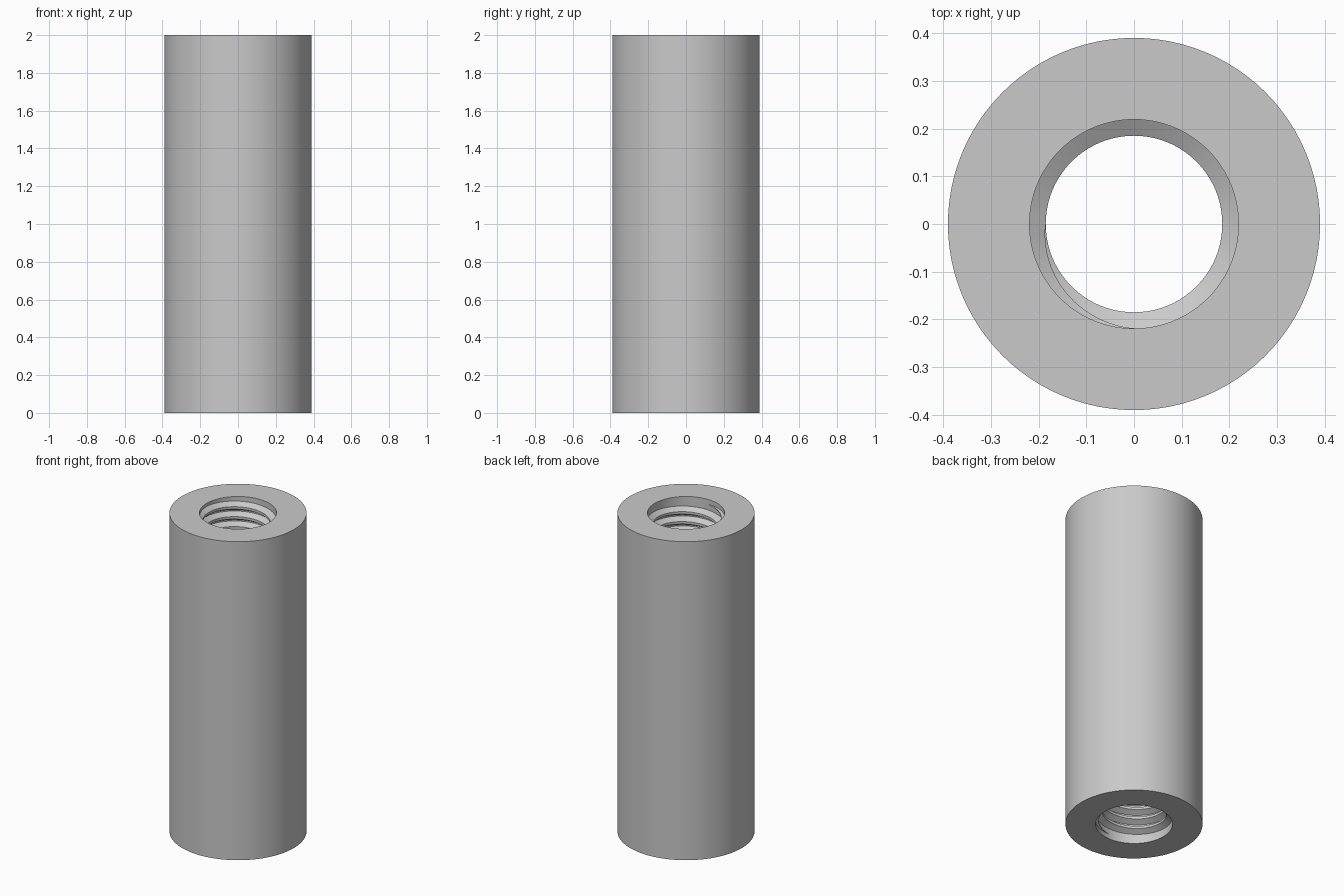
import bpy
import bmesh
from math import cos, sin, pi

HEIGHT = 2.0
OUTER = 0.39
ROOT = 0.219
CREST = 0.185
TURNS = 31
PITCH = HEIGHT / (TURNS + 1)
SIDES = 96

cube = bpy.data.objects.get("Cube")
if cube:
    bpy.data.objects.remove(cube, do_unlink=True)

steel = bpy.data.materials.new("light_grey")
steel.use_nodes = True
grey = (0.59, 0.59, 0.59, 1)
steel.diffuse_color = grey
steel.node_tree.nodes["Principled BSDF"].inputs["Base Color"].default_value = grey


def finish(name, bm):
    """Turn a bmesh into a smooth-shaded object with sharp edges kept."""
    bmesh.ops.recalc_face_normals(bm, faces=bm.faces)
    mesh = bpy.data.meshes.new(name)
    bm.to_mesh(mesh)
    bm.free()
    mesh.materials.append(steel)
    obj = bpy.data.objects.new(name, mesh)
    bpy.context.collection.objects.link(obj)
    bpy.ops.object.select_all(action='DESELECT')
    obj.select_set(True)
    bpy.context.view_layer.objects.active = obj
    bpy.ops.object.shade_smooth_by_angle(angle=pi / 8)
    return obj


def skin(bm, loops, closed):
    """Bridge successive closed cross-sections with quads."""
    last = len(loops) if closed else len(loops) - 1
    for i in range(last):
        a, b = loops[i], loops[(i + 1) % len(loops)]
        for j in range(len(a)):
            k = (j + 1) % len(a)
            bm.faces.new((a[j], a[k], b[k], b[j]))


# Sleeve: rectangular section revolved around the axis
bm = bmesh.new()
section = [(ROOT, 0), (OUTER, 0), (OUTER, HEIGHT), (ROOT, HEIGHT)]
loops = []
for i in range(SIDES):
    a = 2 * pi * i / SIDES
    loops.append([bm.verts.new((r * cos(a), r * sin(a), z)) for r, z in section])
skin(bm, loops, True)
finish("sleeve", bm)

# Internal thread: trapezoid ridge swept up a right-handed helix, with tapered ends
bm = bmesh.new()
loops = []
steps = TURNS * SIDES
taper = SIDES / 4
base, tip = PITCH * 7 / 16, PITCH / 8
for i in range(steps + 1):
    a = 2 * pi * i / SIDES - pi / 2
    z = PITCH / 2 + PITCH * i / SIDES
    s = max(0.02, min(1, i / taper, (steps - i) / taper))
    inner = ROOT - (ROOT - CREST) * s
    ridge = [(ROOT + 0.002, -base * s), (ROOT, -base * s), (inner, -tip * s),
             (inner, tip * s), (ROOT, base * s), (ROOT + 0.002, base * s)]
    loops.append([bm.verts.new((r * cos(a), r * sin(a), z + dz)) for r, dz in ridge])
skin(bm, loops, False)
bm.faces.new(loops[0])
bm.faces.new(loops[-1])
finish("internal_thread", bm)
